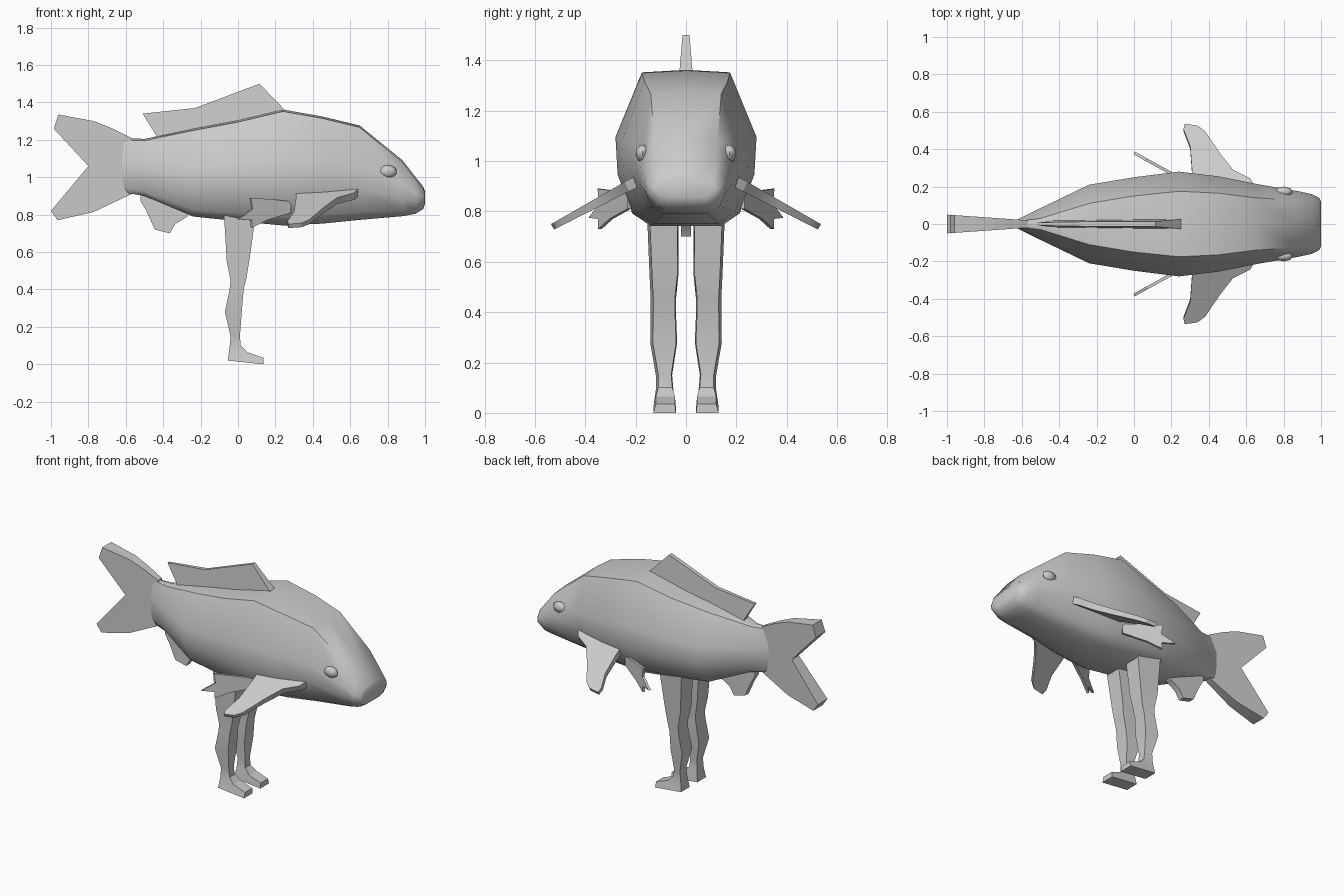
import bpy, bmesh, math
from mathutils import Vector

cube = bpy.data.objects.get("Cube")
if cube:
    bpy.data.objects.remove(cube, do_unlink=True)

grey = bpy.data.materials.new("plain grey")
grey.use_nodes = True
grey.diffuse_color = (0.6, 0.6, 0.6, 1)
grey.node_tree.nodes["Principled BSDF"].inputs["Base Color"].default_value = grey.diffuse_color


def finish(name, bm, angle=30):
    """Turn a bmesh into a named, shaded object."""
    bmesh.ops.recalc_face_normals(bm, faces=bm.faces)
    mesh = bpy.data.meshes.new(name)
    bm.to_mesh(mesh)
    bm.free()
    mesh.materials.append(grey)
    obj = bpy.data.objects.new(name, mesh)
    bpy.context.collection.objects.link(obj)
    bpy.ops.object.select_all(action='DESELECT')
    obj.select_set(True)
    bpy.context.view_layer.objects.active = obj
    bpy.ops.object.shade_smooth_by_angle(angle=math.radians(angle))
    return obj


def loft(name, rings, angle=30):
    """Skin a list of closed rings and cap both ends."""
    bm = bmesh.new()
    loops = [[bm.verts.new(p) for p in ring] for ring in rings]
    count = len(loops[0])
    for a, b in zip(loops, loops[1:]):
        for i in range(count):
            j = (i + 1) % count
            bm.faces.new((a[i], a[j], b[j], b[i]))
    bm.faces.new(loops[0])
    bm.faces.new(loops[-1])
    return finish(name, bm, angle)


def plate(name, outline, place, normal, half):
    """Flat fin: place() maps outline points, half() gives half thickness."""
    rings = []
    for side in (-1, 1):
        rings.append([Vector(place(u, v)) + Vector(normal).normalized() * side * half(u, v)
                      for u, v in outline])
    return loft(name, rings)


# Body: station = x, top, bottom, half width, shoulder half width
stations = [
    (-0.62, 1.21, 0.92, 0.025, 0.015),
    (-0.5, 1.205, 0.9, 0.085, 0.03),
    (-0.24, 1.26, 0.79, 0.21, 0.11),
    (0, 1.305, 0.765, 0.25, 0.15),
    (0.24, 1.362, 0.742, 0.28, 0.175),
    (0.45, 1.325, 0.752, 0.255, 0.165),
    (0.65, 1.277, 0.772, 0.215, 0.14),
    (0.88, 1.09, 0.792, 0.175, 0.125),
    (0.95, 1.0, 0.805, 0.16, 0.12),
    (0.99, 0.95, 0.83, 0.14, 0.115),
    (1, 0.925, 0.86, 0.12, 0.1),
]
# Lower side profile: fraction of half width, fraction of height
flank = [(1, 0.57), (0.97, 0.33), (0.76, 0.08), (0.5, 0)]


def body_ring(x, top, bottom, width, shoulder):
    half = [(shoulder, top - 0.01)]
    half += [(width * w, bottom + (top - bottom) * h) for w, h in flank]
    right = [(x, -y, z) for y, z in half]
    left = [(x, y, z) for y, z in reversed(half)]
    return [(x, 0, top)] + right + left


loft("body", [body_ring(*s) for s in stations], 50)


# Fins on the centre plane
def upright(x, z):
    return (x, 0, z)


plate("tail_fin",
      [(-0.57, 1.21), (-0.67, 1.26), (-0.77, 1.3), (-0.96, 1.335), (-0.985, 1.26), (-0.8, 1.06),
       (-1, 0.82), (-0.965, 0.77), (-0.77, 0.815), (-0.57, 0.91)],
      upright, (0, 1, 0), lambda x, z: 0.02 + 0.07 * (-0.57 - x))
plate("dorsal_fin",
      [(-0.45, 1.19), (-0.435, 1.22), (-0.51, 1.34), (-0.23, 1.37), (0.115, 1.5),
       (0.25, 1.36), (0.2, 1.3), (-0.2, 1.22)],
      upright, (0, 1, 0), lambda x, z: 0.02 + 0.025 * x - 0.06 * (z - 1.35))
plate("anal_fin",
      [(-0.52, 0.92), (-0.52, 0.87), (-0.49, 0.82), (-0.445, 0.72), (-0.365, 0.7),
       (-0.335, 0.75), (-0.27, 0.79), (-0.27, 0.84)],
      upright, (0, 1, 0), lambda x, z: 0.02)

# Paired parts
# Leg ring = back x, back z, front x, front z, inner y, outer y
leg_rings = [
    (-0.075, 0.8, 0.095, 0.8, 0.03, 0.155),
    (-0.06, 0.55, 0.06, 0.55, 0.03, 0.145),
    (-0.04, 0.45, 0.045, 0.46, 0.04, 0.14),
    (-0.045, 0.4, 0.03, 0.4, 0.04, 0.14),
    (-0.07, 0.28, 0.02, 0.28, 0.035, 0.142),
    (-0.04, 0.15, 0.01, 0.15, 0.055, 0.12),
    (-0.045, 0.09, 0.015, 0.1, 0.05, 0.12),
    (-0.055, 0.02, 0.05, 0.065, 0.04, 0.13),
    (0.135, 0, 0.135, 0.035, 0.04, 0.13),
]


def leg_ring(side, xb, zb, xf, zf, inner, outer):
    return [(xb, side * inner, zb), (xb, side * outer, zb),
            (xf, side * (outer - 0.01), zf), (xf, side * (inner + 0.004), zf)]


for side, label in ((1, "left"), (-1, "right")):
    loft(label + "_leg", [leg_ring(side, *r) for r in leg_rings], 25)

    # Broad side fin sloping down and outward
    plate(label + "_pectoral_fin",
          [(0.66, 0.17), (0.62, 0.235), (0.53, 0.28), (0.46, 0.37), (0.38, 0.49), (0.34, 0.52),
           (0.27, 0.53), (0.265, 0.5), (0.3, 0.41), (0.31, 0.28), (0.31, 0.17)],
          lambda x, y: (x, side * y, 0.89 - 0.54 * (y - 0.25)),
          (0, side * 0.54, 1), lambda x, y: 0.022 - 0.03 * (y - 0.2))

    # Small notched fin swept outward to the rear
    plate(label + "_pelvic_fin",
          [(0.28, 0.87), (0.2, 0.88), (0.065, 0.89), (0.075, 0.83), (0, 0.775), (0.07, 0.77),
           (0.07, 0.73), (0.15, 0.77), (0.28, 0.81)],
          lambda x, z: (x, side * (0.38 - 0.55 * x), z),
          (0.55, side, 0), lambda x, z: 0.008)

    # Eye bulge
    bm = bmesh.new()
    bmesh.ops.create_uvsphere(bm, u_segments=8, v_segments=6, radius=1)
    for v in bm.verts:
        v.co = Vector((0.8 + v.co.x * 0.05, side * (0.172 + v.co.y * 0.028), 1.03 + v.co.z * 0.035))
    finish(label + "_eye", bm, 60)
